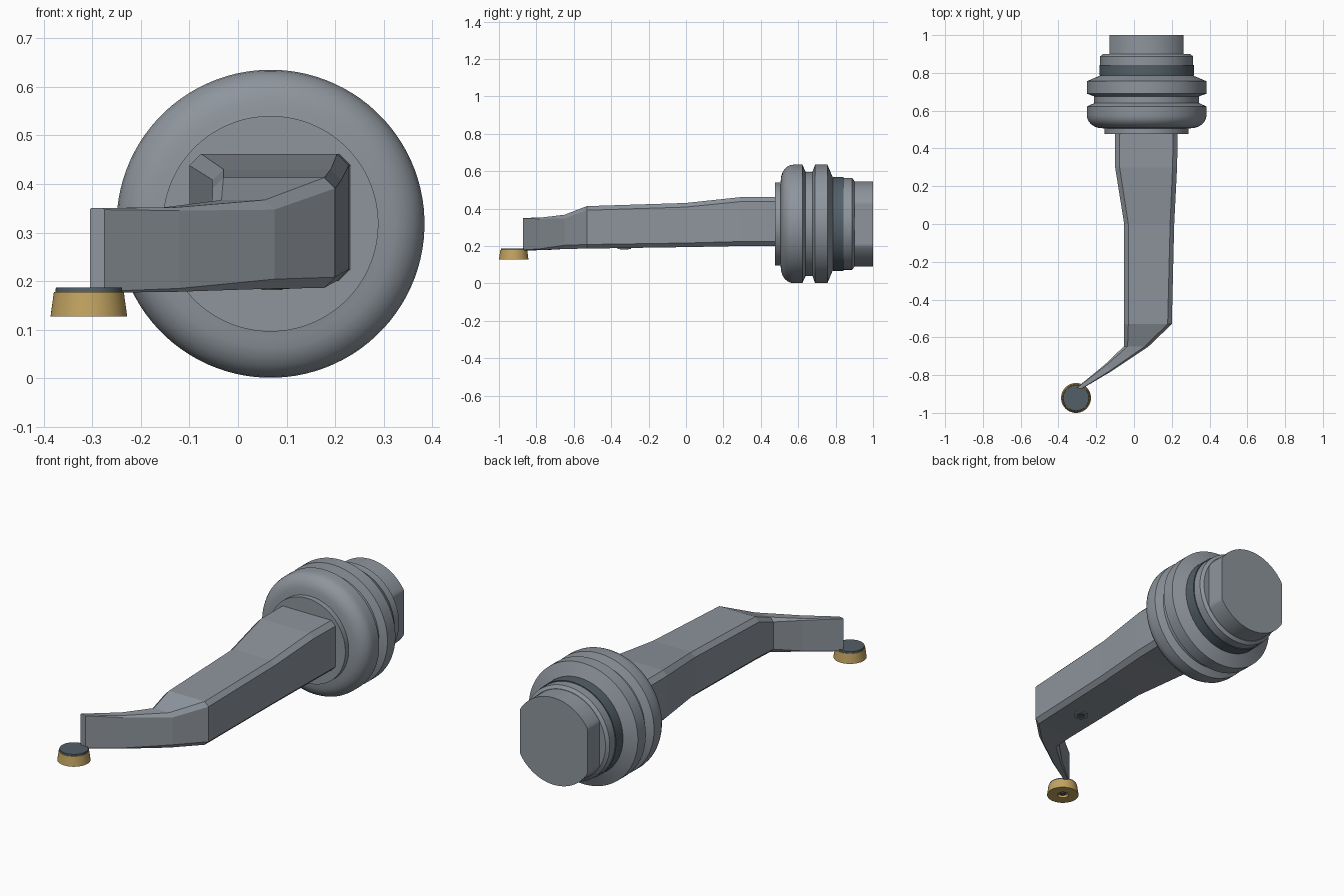
import bpy, bmesh, math

default = bpy.data.objects.get("Cube")
if default:
    bpy.data.objects.remove(default, do_unlink=True)


def material(name, rgb):
    m = bpy.data.materials.new(name)
    m.use_nodes = True
    m.diffuse_color = (*rgb, 1)
    m.node_tree.nodes["Principled BSDF"].inputs["Base Color"].default_value = (*rgb, 1)
    return m


GREY = material("steel grey", (0.27, 0.30, 0.335))
DARK = material("dark slate", (0.085, 0.115, 0.135))
GOLD = material("brass", (0.54, 0.37, 0.12))


def finish(name, bm, mat, smooth):
    bmesh.ops.recalc_face_normals(bm, faces=bm.faces)
    mesh = bpy.data.meshes.new(name)
    bm.to_mesh(mesh)
    bm.free()
    mesh.materials.append(mat)
    ob = bpy.data.objects.new(name, mesh)
    bpy.context.collection.objects.link(ob)
    if smooth:
        bpy.ops.object.select_all(action='DESELECT')
        ob.select_set(True)
        bpy.context.view_layer.objects.active = ob
        bpy.ops.object.shade_smooth_by_angle(angle=math.radians(25))
    return ob


def skin(bm, rings):
    """Join closed rings of points and cap both ends."""
    loops = [[bm.verts.new(p) for p in ring] for ring in rings]
    n = len(loops[0])
    for a, b in zip(loops, loops[1:]):
        for i in range(n):
            j = (i + 1) % n
            bm.faces.new((a[i], a[j], b[j], b[i]))
    bm.faces.new(loops[0])
    bm.faces.new(loops[-1])


def lathe(name, profile, place, mat, segs=96, flat=9):
    """Revolve (distance, radius) pairs; flat limits the half width."""
    angles = [2 * math.pi * (i + 0.5) / segs for i in range(segs)]
    bm = bmesh.new()
    skin(bm, [[place(max(-flat, min(flat, r * math.cos(a))), r * math.sin(a), d)
               for a in angles] for d, r in profile])
    return finish(name, bm, mat, True)


def on_hub(u, v, d):
    return (0.067 + u, d, 0.318 + v)


def on_foot(u, v, d):
    return (-0.307 + u, -0.921 + v, d)


def under_arm(u, v, d):
    return (0.07 + u, -0.33 + v, d)


# Hub: stepped front, rounded shoulder, two flanges with a groove between
shoulder = [(0.575 - 0.068 * math.cos(t), 0.235 + 0.082 * math.sin(t))
            for t in (math.pi / 2 * k / 6 for k in range(7))]
lathe("hub", [(0.477, 0.222), (0.505, 0.222)] + shoulder +
      [(0.622, 0.317), (0.64, 0.278), (0.676, 0.278), (0.69, 0.317),
       (0.756, 0.317), (0.785, 0.248), (0.80, 0.248)], on_hub, GREY)

# Seal ring, collar and flat-sided tail
lathe("seal_ring", [(0.785, 0.251), (0.843, 0.251)], on_hub, DARK)
lathe("collar", [(0.84, 0.246), (0.888, 0.246), (0.9, 0.23)], on_hub, GREY)
lathe("tail", [(0.89, 0.228), (1.0, 0.228)], on_hub, GREY, 128, 0.196)

# Arm: chamfered sections as left point, right point, bottom, top, chamfer
sections = [
    ((-0.10, 0.50), (0.232, 0.50), 0.20, 0.462, 0.024),
    ((-0.10, 0.30), (0.228, 0.30), 0.20, 0.462, 0.024),
    ((-0.052, 0.0), (0.213, 0.0), 0.194, 0.43, 0.022),
    ((-0.052, -0.645), (0.20, -0.53), 0.186, 0.413, 0.022),
    ((-0.054, -0.648), (0.075, -0.65), 0.184, 0.367, 0.02),
    ((-0.155, -0.745), (-0.12, -0.78), 0.178, 0.352, 0.007),
    ((-0.305, -0.868), (-0.275, -0.872), 0.176, 0.35, 0.003),
]
rings = []
for (lx, ly), (rx, ry), zb, zt, c in sections:
    f = c / math.hypot(rx - lx, ry - ly)
    if ly != ry and zt > 0.4:
        zl = 0.368  # the bend drops toward the inside corner
    else:
        zl = zt

    def at(t, z):
        return (lx + (rx - lx) * t, ly + (ry - ly) * t, z)
    rings.append([at(0, zb + c), at(f, zb), at(1 - f, zb), at(1, zb + c),
                  at(1, zt - c), at(1 - f, zt), at(f, zl), at(0, zl - c)])
# The bend is a straight cut across the arm followed by the tapered blade
bend = sections[3]
(lx, _), (rx, ry), zb, zt, c = bend
rings[3] = [(lx, ry, zb + c), (lx + c, ry, zb), (rx - c, ry, zb), (rx, ry, zb + c),
            (rx, ry, zt - c), (rx - c, ry, zt), (lx + c, ry, zt), (lx, ry, zt - c)]
bm = bmesh.new()
skin(bm, rings)
finish("arm", bm, GREY, False)

# Small screw below the arm
lathe("arm_screw_rim", [(0.184, 0.036), (0.192, 0.036)], under_arm, GREY, 32)
lathe("arm_screw", [(0.182, 0.022), (0.19, 0.022)], under_arm, DARK, 32)

# Foot: brass cone with a recess below and a dark cap above
lathe("foot", [(0.138, 0.024), (0.127, 0.028), (0.127, 0.079), (0.178, 0.072)],
      on_foot, GOLD, 64)
lathe("foot_screw", [(0.132, 0.013), (0.139, 0.013)], on_foot, DARK, 24)
lathe("foot_cap", [(0.177, 0.069), (0.187, 0.068)], on_foot, DARK, 64)
